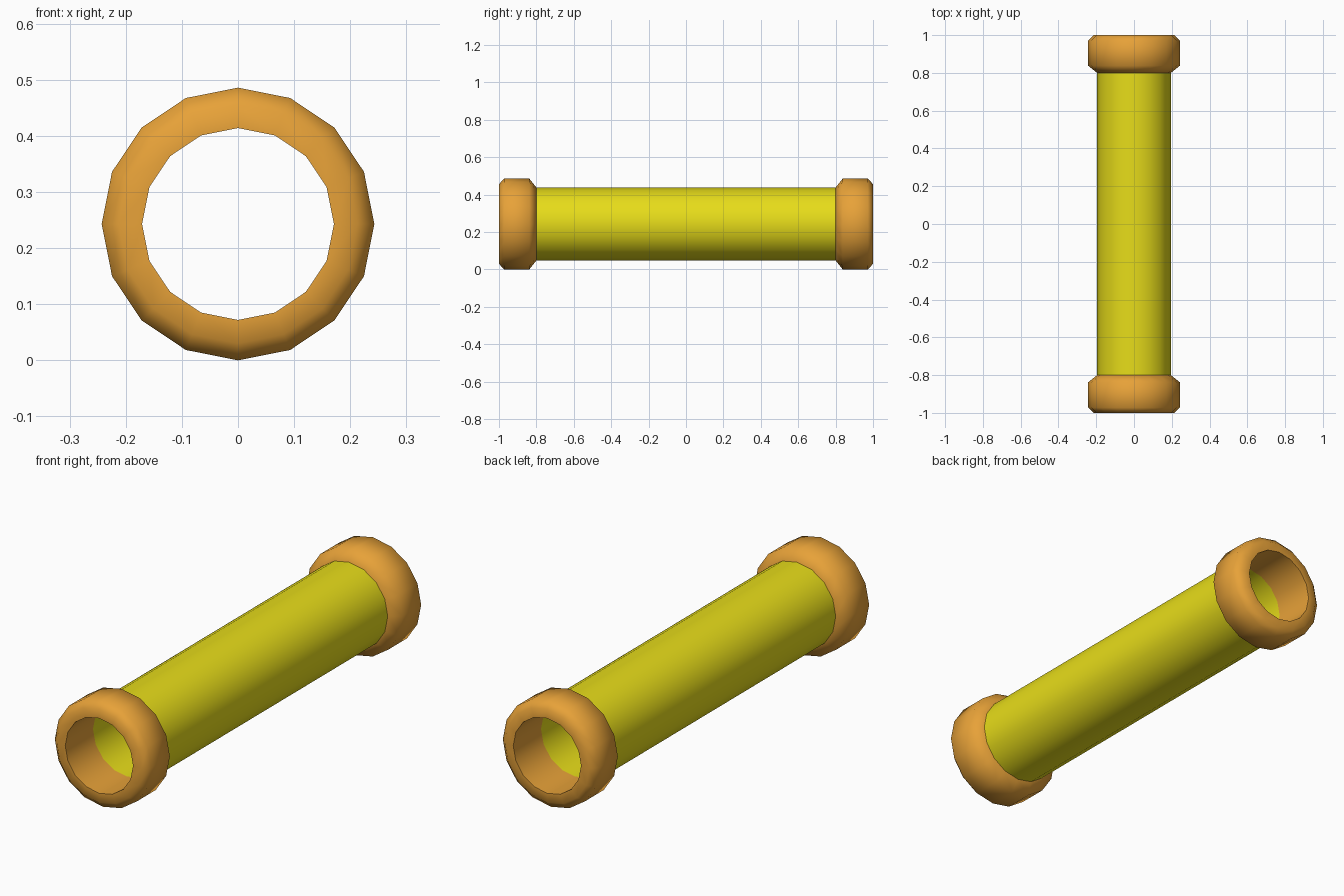
import bpy, bmesh, math

if "Cube" in bpy.data.objects:
    bpy.data.objects.remove(bpy.data.objects["Cube"])

SIDES = 16
R = 0.243          # collar radius, also height of the axis
BORE = 0.171       # inner radius of the passage
TUBE = 0.195       # outer radius of the tube


def material(name, rgb):
    m = bpy.data.materials.new(name)
    m.diffuse_color = (*rgb, 1)
    m.use_nodes = True
    m.node_tree.nodes["Principled BSDF"].inputs["Base Color"].default_value = m.diffuse_color
    return m


def lathe(name, profile, mat, closed=False):
    """Revolve (radius, y) points around the y axis at height R."""
    bm = bmesh.new()
    rings = []
    for r, y in profile:
        rings.append([bm.verts.new((r * math.sin(a), y, R + r * math.cos(a)))
                      for a in (2 * math.pi * i / SIDES for i in range(SIDES))])
    pairs = list(zip(rings, rings[1:]))
    if closed:
        pairs.append((rings[-1], rings[0]))
    for a, b in pairs:
        for i in range(SIDES):
            j = (i + 1) % SIDES
            bm.faces.new((a[i], a[j], b[j], b[i])).smooth = True
    bmesh.ops.recalc_face_normals(bm, faces=bm.faces[:])
    me = bpy.data.meshes.new(name)
    bm.to_mesh(me)
    bm.free()
    me.materials.append(mat)
    ob = bpy.data.objects.new(name, me)
    bpy.context.collection.objects.link(ob)
    # keep the inner rim crisp, blend the chamfers
    bpy.ops.object.select_all(action='DESELECT')
    ob.select_set(True)
    bpy.context.view_layer.objects.active = ob
    bpy.ops.object.shade_smooth_by_angle(angle=math.radians(60))
    return ob


yellow = material("yellow", (0.80, 0.72, 0.01))
orange = material("orange", (0.80, 0.36, 0.04))

# Hollow tube between the collars
lathe("tube", [(TUBE, -0.8), (TUBE, 0.8), (BORE, 0.8), (BORE, -0.8)],
      yellow, closed=True)

# Chamfered collars at both ends
collar = [(BORE, 0.8), (TUBE, 0.8), (R, 0.838), (R, 0.972), (0.213, 1.0), (BORE, 1.0)]
for name, s in (("front_collar", -1), ("back_collar", 1)):
    lathe(name, [(r, s * y) for r, y in collar], orange, closed=True)
